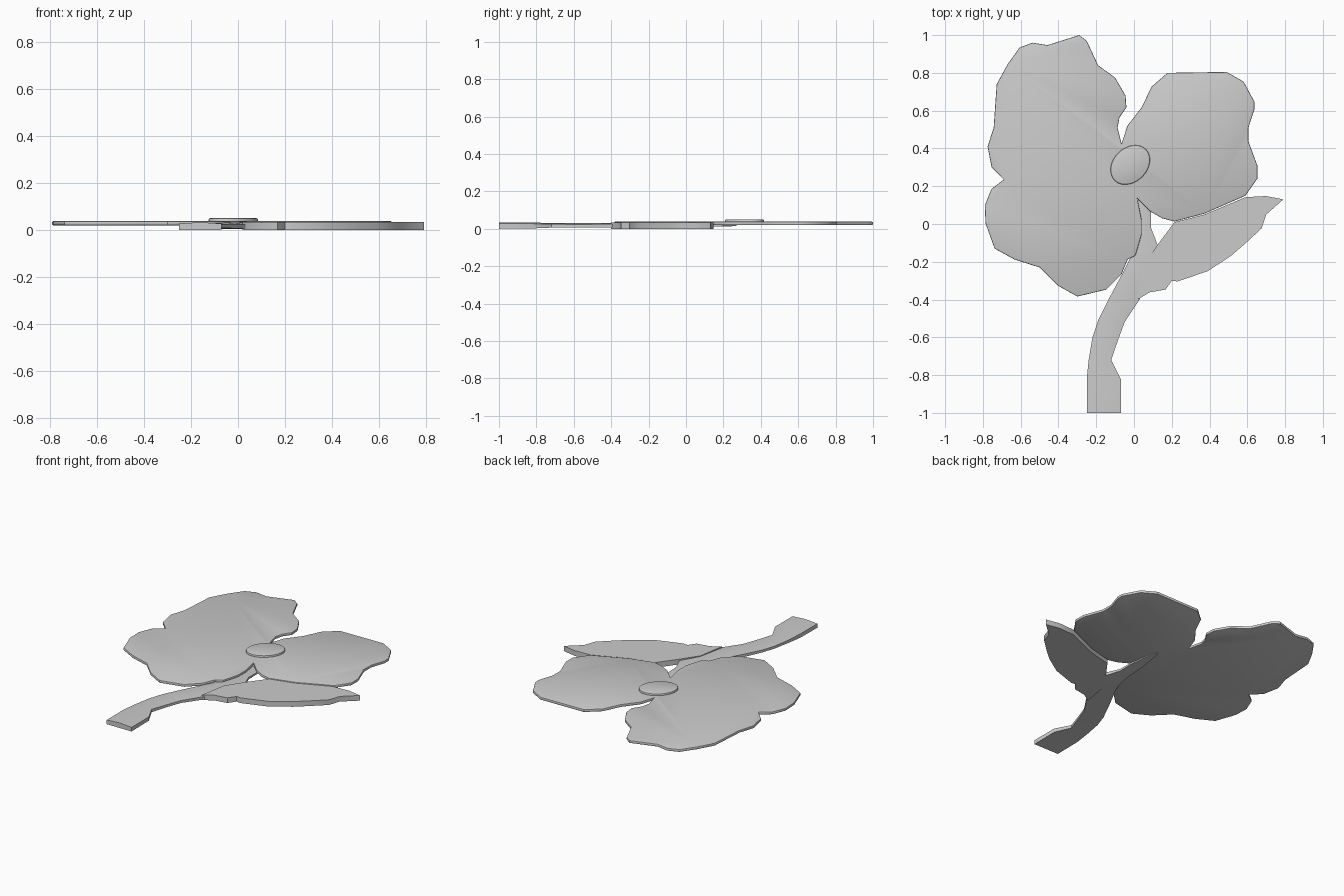
import bpy, bmesh, math


def finish(name, bm):
    bmesh.ops.recalc_face_normals(bm, faces=bm.faces)
    mesh = bpy.data.meshes.new(name)
    bm.to_mesh(mesh)
    bm.free()
    ob = bpy.data.objects.new(name, mesh)
    bpy.context.collection.objects.link(ob)
    bpy.context.view_layer.objects.active = ob
    ob.select_set(True)
    bpy.ops.object.shade_smooth_by_angle(angle=math.radians(35))
    ob.select_set(False)
    return ob


def slab(name, outline, z0, z1, bevel=0.0):
    """Extrude a flat outline from z0 to z1, rounding its rims."""
    bm = bmesh.new()
    face = bm.faces.new([bm.verts.new((x, y, z0)) for x, y in outline])
    ext = bmesh.ops.extrude_face_region(bm, geom=[face])
    for v in ext["geom"]:
        if isinstance(v, bmesh.types.BMVert):
            v.co.z = z1
    if bevel:
        rims = [e for e in bm.edges if abs(e.verts[0].co.z - e.verts[1].co.z) < 1e-6]
        bmesh.ops.bevel(bm, geom=rims, offset=bevel, segments=2, profile=0.5,
                        affect='EDGES', clamp_overlap=True)
    return finish(name, bm)


# Blossom: two left lobes and one right lobe in a single flat piece
left_top = [(-0.69, 0.235), (-0.754, 0.30), (-0.775, 0.41), (-0.743, 0.51), (-0.727, 0.74),
            (-0.67, 0.844), (-0.606, 0.934), (-0.537, 0.96), (-0.458, 0.947), (-0.29, 1.0),
            (-0.25, 0.97), (-0.19, 0.84), (-0.10, 0.775), (-0.045, 0.68), (-0.04, 0.617),
            (-0.077, 0.563), (-0.087, 0.51), (-0.066, 0.426)]
right = [(-0.035, 0.52), (0.04, 0.617), (0.093, 0.727), (0.177, 0.80), (0.49, 0.805),
         (0.58, 0.754), (0.637, 0.648), (0.637, 0.606), (0.606, 0.51), (0.606, 0.437),
         (0.653, 0.31), (0.653, 0.24), (0.59, 0.15), (0.373, 0.055), (0.214, 0.013),
         (0.15, 0.03), (0.087, 0.066), (0.018, 0.135)]
left_low = [(0.04, 0.024), (0.04, -0.056), (0.008, -0.167), (-0.034, -0.188), (-0.066, -0.267),
            (-0.146, -0.347), (-0.30, -0.384), (-0.405, -0.325), (-0.50, -0.23),
            (-0.632, -0.188), (-0.738, -0.13), (-0.786, 0.003), (-0.79, 0.098), (-0.755, 0.185)]
slab("blossom", left_top + right + left_low, 0.02, 0.038, 0.005)

# Oval flower centre, tilted 45 degrees
c = math.sqrt(0.5)
oval = []
for i in range(40):
    t = 2 * math.pi * i / 40
    u, v = 0.117 * math.cos(t), 0.09 * math.sin(t)
    oval.append((-0.02 + c * (u - v), 0.313 + c * (u + v)))
slab("flower_centre", oval, 0.025, 0.05, 0.006)

# Leaf, butting against the lower edge of the right lobe
leaf = [(0.02, -0.40), (0.082, -0.362), (0.167, -0.347), (0.20, -0.30), (0.23, -0.304),
        (0.39, -0.25), (0.516, -0.167), (0.595, -0.098), (0.675, -0.024), (0.70, 0.05),
        (0.79, 0.13), (0.70, 0.148), (0.59, 0.142), (0.373, 0.05), (0.214, 0.01),
        (0.125, -0.11), (0.05, -0.22)]
slab("leaf", leaf, 0.0, 0.034)

# Stem: left x, left y, right x, right y, bottom z, top z per section
sections = [(-0.25, -1.0, -0.07, -1.0, 0.0, 0.033),
            (-0.25, -0.82, -0.07, -0.82, 0.002, 0.033),
            (-0.24, -0.72, -0.12, -0.72, 0.006, 0.031),
            (-0.22, -0.60, -0.09, -0.63, 0.008, 0.03),
            (-0.19, -0.51, -0.05, -0.52, 0.008, 0.03),
            (-0.13, -0.39, 0.03, -0.40, 0.006, 0.031),
            (-0.06, -0.26, 0.09, -0.22, 0.004, 0.032),
            (-0.01, -0.16, 0.125, -0.11, 0.004, 0.03),
            (0.01, -0.03, 0.09, -0.02, 0.008, 0.028),
            (0.015, 0.09, 0.09, 0.08, 0.01, 0.026),
            (0.04, 0.27, 0.06, 0.27, 0.014, 0.024)]
bm = bmesh.new()
rings = []
for xl, yl, xr, yr, z0, z1 in sections:
    xm, ym = (xl + xr) / 2, (yl + yr) / 2
    pts = [(xl, yl, z0), (xr, yr, z0), (xr, yr, z1 - 0.006), (xm, ym, z1), (xl, yl, z1 - 0.006)]
    rings.append([bm.verts.new(p) for p in pts])
for a, b in zip(rings, rings[1:]):
    for i in range(5):
        j = (i + 1) % 5
        bm.faces.new((a[i], a[j], b[j], b[i]))
bm.faces.new(rings[0])
bm.faces.new(rings[-1])
finish("stem", bm)
